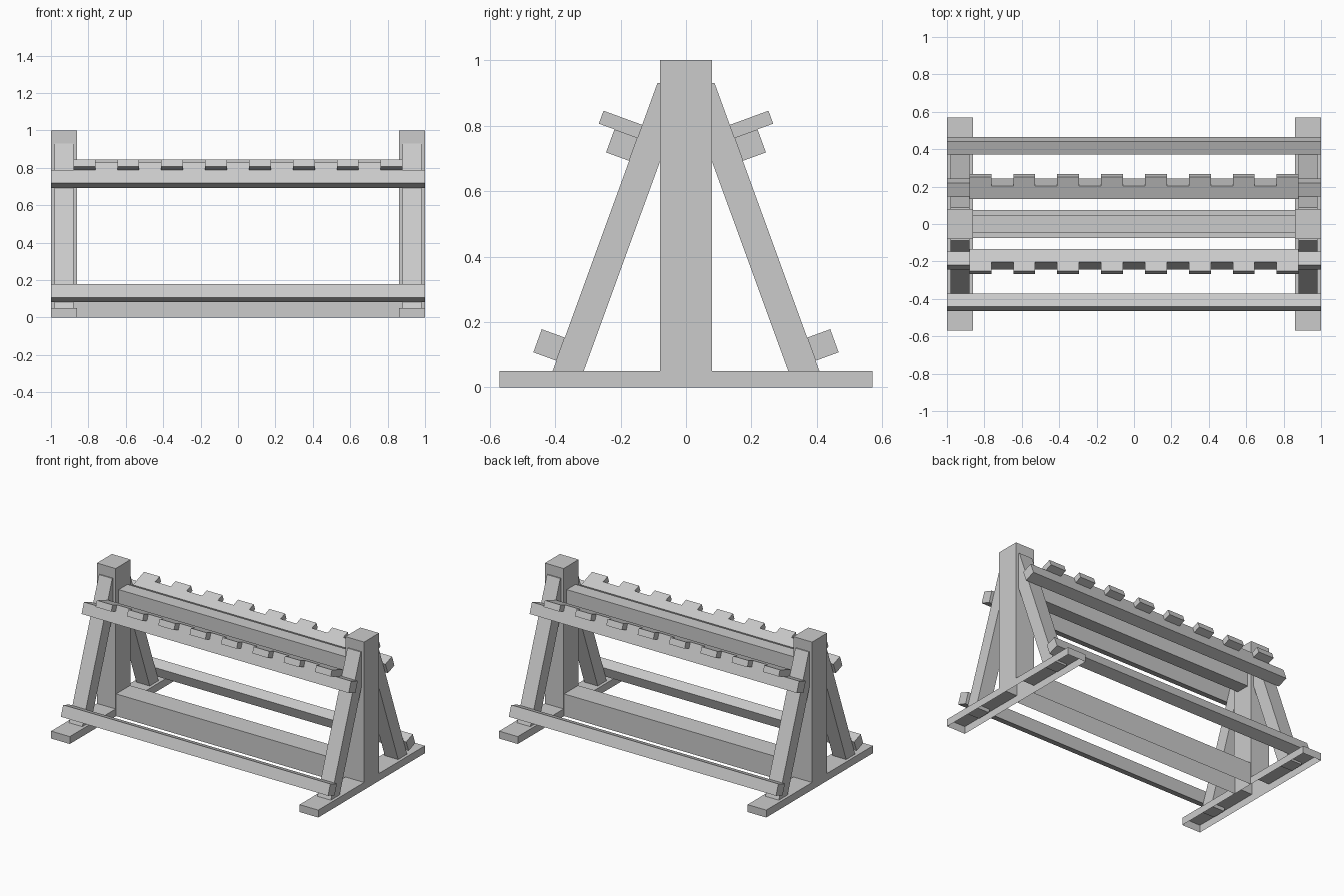
import bpy, bmesh, math
from mathutils import Vector

cube = bpy.data.objects.get("Cube")
if cube:
    bpy.data.objects.remove(cube)

grey = bpy.data.materials.new("plain_grey")
grey.use_nodes = True
GREY = (0.6, 0.6, 0.6, 1)
grey.diffuse_color = GREY
grey.node_tree.nodes["Principled BSDF"].inputs["Base Color"].default_value = GREY


def extrude(name, outline, direction, open_bottom=False):
    """Extrude a flat outline along a vector; optionally leave the underside open."""
    bm = bmesh.new()
    face = bm.faces.new([bm.verts.new(p) for p in outline])
    grown = bmesh.ops.extrude_face_region(bm, geom=[face], use_keep_orig=True)["geom"]
    moved = [v for v in grown if isinstance(v, bmesh.types.BMVert)]
    bmesh.ops.translate(bm, vec=direction, verts=moved)
    bmesh.ops.recalc_face_normals(bm, faces=bm.faces)
    if open_bottom:
        low = [f for f in bm.faces if all(v.co.z < 0.001 for v in f.verts)]
        bmesh.ops.delete(bm, geom=low, context="FACES")
    mesh = bpy.data.meshes.new(name)
    bm.to_mesh(mesh)
    bm.free()
    mesh.materials.append(grey)
    obj = bpy.data.objects.new(name, mesh)
    bpy.context.collection.objects.link(obj)
    return obj


def bar(name, profile, x0, x1, open_bottom=False):
    """Extrude a (y, z) profile from x0 to x1."""
    return extrude(name, [(x0, y, z) for y, z in profile], (x1 - x0, 0, 0), open_bottom)


def rect(y, z0, z1):
    return [(-y, z0), (y, z0), (y, z1), (-y, z1)]


# Lean of the braces
lean = math.radians(20)
SLOPE = math.tan(lean)
RAIL = 0.075


def brace_y(z):
    """Outer surface of a brace at height z."""
    return 0.08 + (0.95 - z) * SLOPE


# Upright posts with feet, hollow below
stand = [(-0.57, 0), (0.57, 0), (0.57, 0.05), (0.08, 0.05),
         (0.08, 1), (-0.08, 1), (-0.08, 0.05), (-0.57, 0.05)]
for side, x in (("left", 0.86), ("right", -1)):
    bar(side + "_post_and_foot", stand, x, x + 0.14, True)

# Beams between the posts
bar("bottom_beam", rect(0.075, 0, 0.15), -0.86, 0.86, True)
bar("top_beam", rect(0.047, 0.70, 0.845), -0.86, 0.86)

for end, s in (("front", -1), ("back", 1)):
    out = Vector((0, s * math.cos(lean), math.sin(lean)))
    up = Vector((0, -s * math.sin(lean), math.cos(lean)))

    # Slanted braces
    brace = [(s * (brace_y(z) - d), z) for z, d in
             ((0.03, 0), (0.93, 0), (0.93, 0.095), (0.03, 0.095))]
    for side, x in (("left", 0.88), ("right", -0.98)):
        bar(f"{end}_{side}_brace", brace, x, x + 0.1)

    # Square rails resting on the braces
    low = Vector((-1, s * brace_y(0.082), 0.082))
    seat = Vector((-1, s * brace_y(0.763), 0.763))
    for name, corner in (("lower", low), ("upper", seat - up * RAIL)):
        outline = [corner, corner + out * RAIL,
                   corner + (out + up) * RAIL, corner + up * RAIL]
        extrude(f"{end}_{name}_rail", outline, (2, 0, 0))

    # Notched rest: eight teeth and seven gaps of equal width
    step = 1.76 / 15
    start = seat + Vector((0.12, 0, 0))
    outline = [start + Vector((1.76, 0, 0)), start]
    for i in range(15):
        depth = RAIL if i % 2 else 0.126
        for k in (i, i + 1):
            outline.append(start + Vector((k * step, 0, 0)) + out * depth)
    extrude(f"{end}_notched_rest", outline, up * 0.042)
